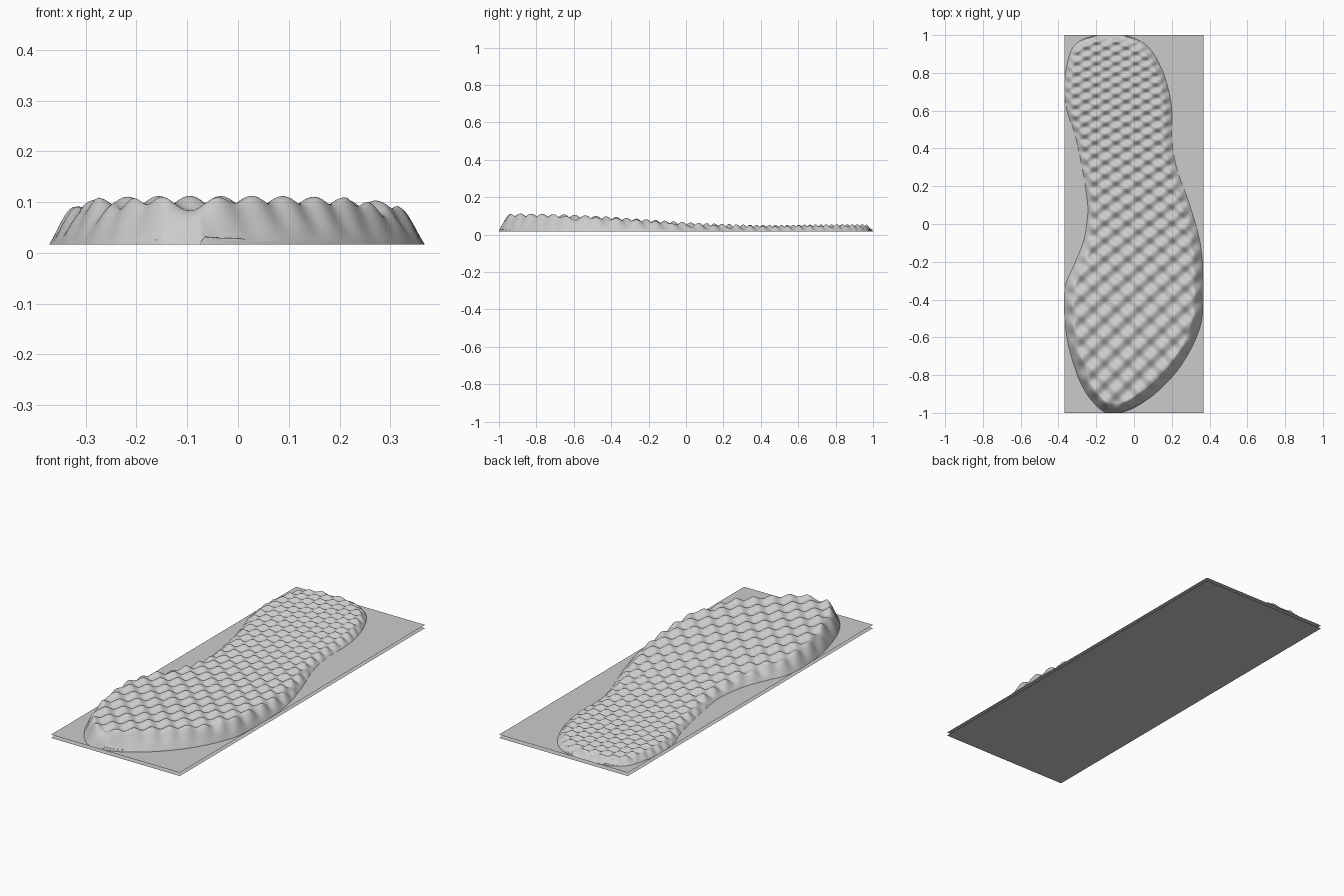
import bpy, math
from mathutils import Vector, kdtree

if "Cube" in bpy.data.objects:
    bpy.data.objects.remove(bpy.data.objects["Cube"], do_unlink=True)

BASE = 0.017          # level of the upper sheet
ROWS, COLS = 440, 110

grey = bpy.data.materials.new("light grey")
grey.use_nodes = True
colour = (0.6, 0.6, 0.6, 1)
grey.diffuse_color = colour
grey.node_tree.nodes["Principled BSDF"].inputs["Base Color"].default_value = colour


def add_mesh(name, verts, faces):
    mesh = bpy.data.meshes.new(name)
    mesh.from_pydata(verts, [], faces)
    mesh.materials.append(grey)
    obj = bpy.data.objects.new(name, mesh)
    bpy.context.collection.objects.link(obj)
    return obj


def curve(points, y):
    """Smooth interpolation through (y, value) stations."""
    n = len(points)
    i = max(k for k in range(n - 1) if k == 0 or points[k][0] <= y)

    def slope(k):
        a, b = points[max(k - 1, 0)], points[min(k + 1, n - 1)]
        return (b[1] - a[1]) / (b[0] - a[0])
    (y0, v0), (y1, v1) = points[i], points[i + 1]
    w = y1 - y0
    t = (y - y0) / w
    return ((2*t**3 - 3*t*t + 1) * v0 + (t**3 - 2*t*t + t) * w * slope(i)
            + (3*t*t - 2*t**3) * v1 + (t**3 - t*t) * w * slope(i + 1))


# Outline of the sole, toe at -y and heel at +y
right_side = [(-1, -.15), (-.98, -.18), (-.95, -.21), (-.9, -.25), (-.8, -.3), (-.6, -.355),
              (-.35, -.368), (-.2, -.31), (-.1, -.27), (0, -.25), (.1, -.245),
              (.3, -.275), (.5, -.32), (.6, -.355), (.75, -.368), (.9, -.34),
              (.95, -.31), (.98, -.265), (1, -.2)]
left_side = [(-1, -.07), (-.98, -.015), (-.95, .04), (-.9, .11), (-.8, .21), (-.7, .28),
             (-.6, .33), (-.5, .36), (-.3, .367), (-.1, .35), (.1, .295),
             (.3, .225), (.45, .2), (.6, .2), (.7, .185), (.8, .155),
             (.9, .105), (.95, .06), (.98, .01), (1, -.05)]
# Mean height of the tread, and its half wavelength along the foot
level = [(-1, .098), (-.8, .097), (-.5, .087), (-.2, .067), (0, .053),
         (.3, .042), (.5, .041), (.8, .046), (1, .046)]
spacing = [(-1, .06), (-.4, .055), (0, .045), (.5, .032), (1, .026)]

ys = [-1 + 2 * i / ROWS for i in range(ROWS + 1)]
spans = [(curve(right_side, y), curve(left_side, y)) for y in ys]

# Rim samples for measuring the distance to the edge
rim = [Vector((x, y, 0)) for y, span in zip(ys, spans) for x in span]
for y, (a, b) in ((ys[0], spans[0]), (ys[-1], spans[-1])):
    rim += [Vector((a + (b - a) * k / 40, y, 0)) for k in range(41)]
tree = kdtree.KDTree(len(rim))
for i, p in enumerate(rim):
    tree.insert(p, i)
tree.balance()

# Sole: egg-crate bumps that grow finer to the heel, with a sloping side wall
verts, phase = [], 0.0
for y, (a, b) in zip(ys, spans):
    phase += math.pi * (2 / ROWS) / curve(spacing, y)
    heel = min(max((y + .2) / 1.0, 0), 1)
    mean, amp = curve(level, y), .0145 - .005 * heel
    wall, pitch = .052 - .015 * heel, .061 - .009 * heel
    for c in range(COLS + 1):
        x = a + (b - a) * c / COLS
        bump = math.cos(math.pi * (x + .095) / pitch) * math.cos(phase)
        d = 0 if c in (0, COLS) or abs(y) == 1 else tree.find((x, y, 0))[2]
        rise = 1 - (1 - min(d / wall, 1)) ** 1.4
        verts.append((x, y, BASE + (mean + amp * bump - BASE) * rise))
W = COLS + 1
faces = [(r*W + c, r*W + c + 1, (r + 1)*W + c + 1, (r + 1)*W + c)
         for r in range(ROWS) for c in range(COLS)]
sole = add_mesh("textured_sole", verts, faces)
sole.data.shade_smooth()

# Two thin open sheets beneath the sole
corners = [(-.368, -1), (.368, -1), (.368, 1), (-.368, 1)]
add_mesh("upper_sheet", [(x, y, BASE) for x, y in corners], [(0, 1, 2, 3)])
add_mesh("lower_sheet", [(x, y, 0) for x, y in corners], [(3, 2, 1, 0)])
